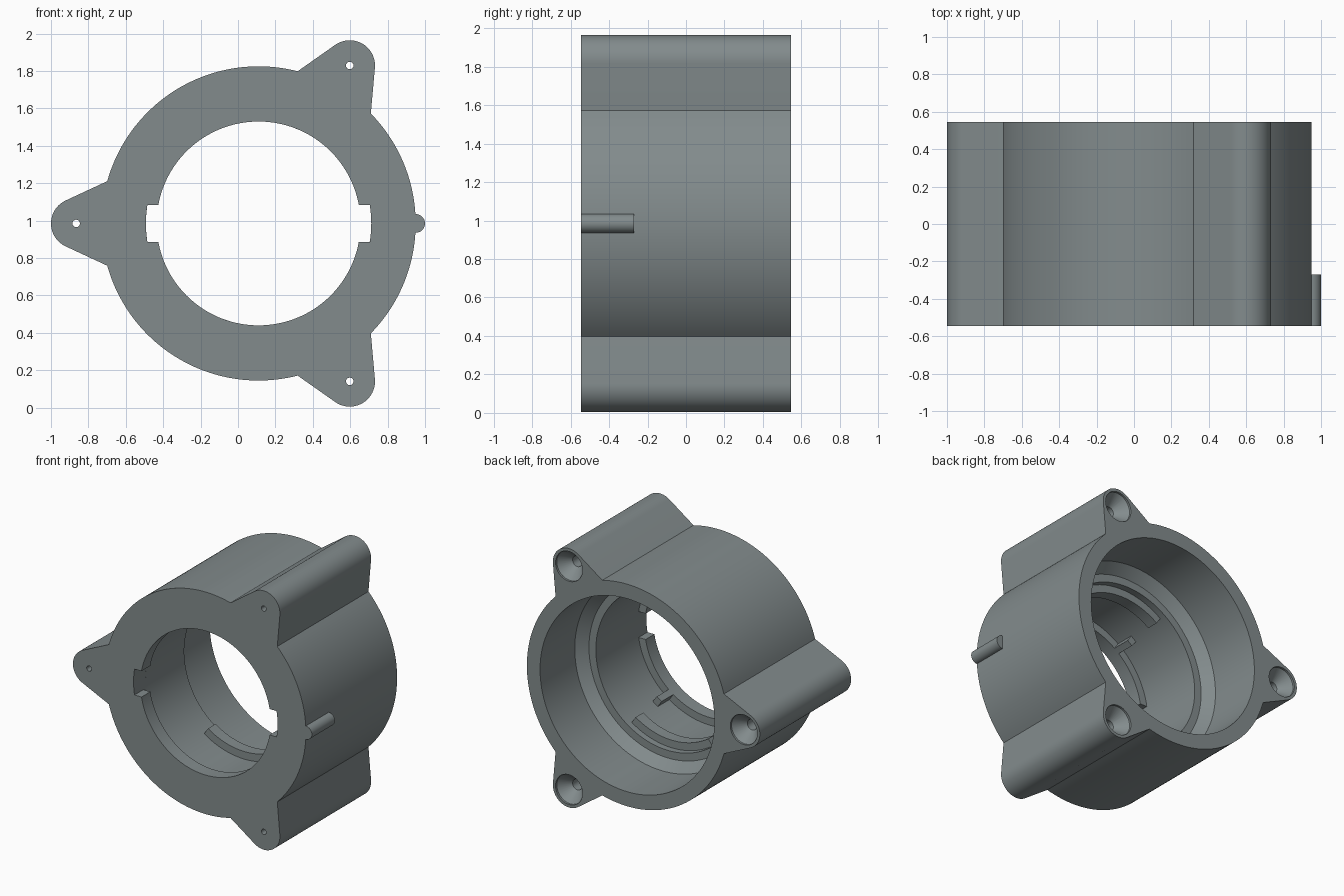
import bpy, bmesh, math
from mathutils import Vector

if "Cube" in bpy.data.objects:
    bpy.data.objects.remove(bpy.data.objects["Cube"])

CX, CZ, H = 0.11, 0.985, 0.545      # housing axis and half depth
R = 0.84                            # outer radius
LUG_DIST, LUG_R = 0.975, 0.135
LUGS = [math.radians(a) for a in (-60, 60, 180)]

mat = bpy.data.materials.new("grey_plastic")
mat.diffuse_color = (0.225, 0.26, 0.265, 1)
mat.use_nodes = True
mat.node_tree.nodes["Principled BSDF"].inputs["Base Color"].default_value = mat.diffuse_color


def polar(r, a):
    return (r * math.cos(a), r * math.sin(a))


def arc(r, a0, a1, n):
    return [polar(r, a0 + (a1 - a0) * i / n) for i in range(n + 1)]


def finish(name, bm):
    bmesh.ops.remove_doubles(bm, verts=bm.verts, dist=1e-5)
    bmesh.ops.recalc_face_normals(bm, faces=bm.faces)
    me = bpy.data.meshes.new(name)
    bm.to_mesh(me)
    bm.free()
    me.materials.append(mat)
    ob = bpy.data.objects.new(name, me)
    bpy.context.collection.objects.link(ob)
    return ob


def prism(name, pts, y0, y1):
    """Extrude an outline, given relative to the housing axis, along y."""
    bm = bmesh.new()
    f = bm.faces.new([bm.verts.new((CX + u, y0, CZ + v)) for u, v in pts])
    ext = bmesh.ops.extrude_face_region(bm, geom=[f])["geom"]
    vs = [e for e in ext if isinstance(e, bmesh.types.BMVert)]
    bmesh.ops.translate(bm, verts=vs, vec=(0, y1 - y0, 0))
    return finish(name, bm)


def lathe(name, profile, center=(0, 0), n=128):
    """Solid of revolution about y from (radius, y) pairs."""
    bm = bmesh.new()
    rings = []
    for r, y in profile:
        rings.append([bm.verts.new((CX + center[0] + u, y, CZ + center[1] + v))
                      for u, v in arc(r, 0, math.tau, n)[:-1]])
    for a, b in zip(rings, rings[1:]):
        for i in range(n):
            j = (i + 1) % n
            bm.faces.new((a[i], a[j], b[j], b[i]))
    bm.faces.new(rings[0])
    bm.faces.new(rings[-1])
    return finish(name, bm)


def cut(target, cutter):
    mod = target.modifiers.new("cut", "BOOLEAN")
    mod.operation, mod.solver, mod.object = "DIFFERENCE", "EXACT", cutter
    dg = bpy.context.evaluated_depsgraph_get()
    me = bpy.data.meshes.new_from_object(target.evaluated_get(dg))
    target.modifiers.clear()
    target.data = me
    bpy.data.objects.remove(cutter)


# Outline: ring with three tapered, round-tipped lugs
outline = []
base = math.radians(15.6)
tip = math.radians(65.6)
for k, t in enumerate(LUGS):
    c = Vector(polar(LUG_DIST, t))
    outline += [tuple(c + Vector(p)) for p in arc(LUG_R, t - tip, t + tip, 20)]
    outline += arc(R, t + base, t + math.radians(120) - base, 44)
housing = prism("housing", outline, -H, H)

# Stepped bore: wide at the back, cone, shelf, recess, then thin front lip
cut(housing, lathe("bore_cutter", [
    (0.545, -H - 0.1), (0.545, -0.44), (0.6025, -0.44), (0.6025, 0.06),
    (0.66, 0.06), (0.73, 0.13), (0.73, H + 0.1)]))

# Entry notches on both sides of the lip
a = math.asin(0.098 / 0.6025)
notch = arc(0.6025, -a, a, 8) + [(0.45, 0.098), (0.45, -0.098)]
for s in (1, -1):
    cut(housing, prism("notch_cutter", [(s * u, s * v) for u, v in notch], -H - 0.1, -0.4))

# Screw holes with countersinks at the back of each lug
for t in LUGS:
    cut(housing, lathe("screw_cutter", [
        (0.02, -H - 0.1), (0.02, -0.38), (0.04, -0.38), (0.04, H - 0.1),
        (0.113, H - 0.015), (0.113, H + 0.1)], polar(LUG_DIST, t), 32))


def sector(name, a0, a1, y0, y1, n):
    a0, a1 = math.radians(a0), math.radians(a1)
    return prism(name, arc(0.545, a0, a1, n) + arc(0.607, a1, a0, n), y0, y1)


parts = [housing]
# Locking rails and stop blocks in the recess, repeated half a turn apart
for k in (0, 180):
    parts.append(sector("locking_rail", 56 + k, 124 + k, -0.08, 0.01, 24))
    parts.append(sector("stop_block", -56 + k, -51 + k, -0.445, -0.3, 3))

# Alignment pin on the outer wall
parts.append(lathe("alignment_pin", [(0.05, -H), (0.05, -0.27)], (0.84, 0), 32))

for ob in parts:
    bpy.ops.object.select_all(action="DESELECT")
    ob.select_set(True)
    bpy.context.view_layer.objects.active = ob
    bpy.ops.object.shade_smooth_by_angle(angle=math.radians(25))
